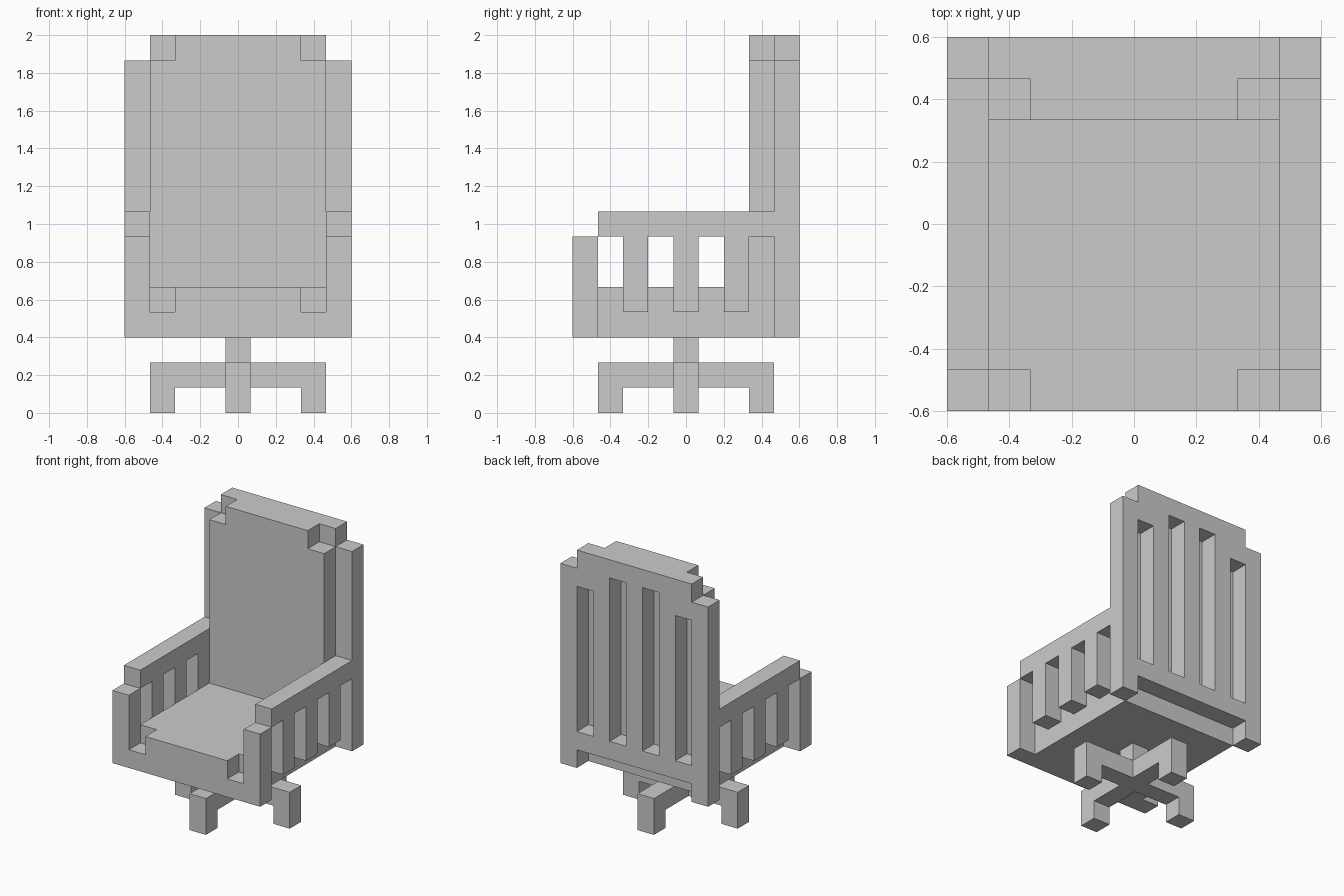
import bpy, bmesh
from mathutils import Vector

if "Cube" in bpy.data.objects:
    bpy.data.objects.remove(bpy.data.objects["Cube"])

U = 2 / 15  # one block; the chair is 9 x 9 x 15 blocks


def part(name, *boxes):
    """One object from boxes (x0, x1, y0, y1, z0, z1), measured in blocks."""
    bm = bmesh.new()
    for x0, x1, y0, y1, z0, z1 in boxes:
        lo, hi = Vector((x0, y0, z0)), Vector((x1, y1, z1))
        for v in bmesh.ops.create_cube(bm, size=1)["verts"]:
            v.co = U * ((lo + hi) / 2 + v.co * (hi - lo))
    mesh = bpy.data.meshes.new(name)
    bm.to_mesh(mesh)
    bm.free()
    obj = bpy.data.objects.new(name, mesh)
    bpy.context.collection.objects.link(obj)
    return obj


def both(box):
    """A box and its mirror image in x."""
    x0, x1, *rest = box
    return box, (-x1, -x0, *rest)


# Cross-shaped foot with four short legs and a central post
part("base_cross", (-3.5, 3.5, -.5, .5, 1, 2),
     (-.5, .5, -3.5, -.5, 1, 2), (-.5, .5, .5, 3.5, 1, 2))
for i, (x, y) in enumerate([(3, 0), (-3, 0), (0, 3), (0, -3)]):
    part(f"base_foot_{i + 1}", (x - .5, x + .5, y - .5, y + .5, 0, 1))
part("base_post", (-.5, .5, -.5, .5, 2, 3))

# Seat, with its upper layer notched at the front corners
part("seat", (-3.5, 3.5, -4.5, 3.5, 3, 4),
     (-3.5, 3.5, -3.5, 3.5, 4, 5), (-2.5, 2.5, -4.5, -3.5, 4, 5))

# Back cushion, notched at the upper corners
part("back_cushion", (-3.5, 3.5, 2.5, 3.5, 5, 14),
     (-2.5, 2.5, 2.5, 3.5, 14, 15))

# Back frame: rails, corner fillers and slats
part("back_top_rail", (-3.5, 3.5, 3.5, 4.5, 14, 15))
part("back_bottom_rail", (-3.5, 3.5, 3.5, 4.5, 4, 5))
part("back_corners", *both((2.5, 3.5, 3.5, 4.5, 13, 14)))
for i, x in enumerate((-2, 0, 2)):
    part(f"back_slat_{i + 1}", (x - .5, x + .5, 3.5, 4.5, 5, 14))
part("back_posts", *both((3.5, 4.5, 3.5, 4.5, 3, 14)))

# Arms: front posts, rests and hanging slats
part("front_posts", *both((3.5, 4.5, -4.5, -3.5, 3, 7)))
part("arm_rests", *both((3.5, 4.5, -3.5, 3.5, 7, 8)))
for i, y in enumerate((-2, 0, 2)):
    part(f"arm_slats_{i + 1}", *both((3.5, 4.5, y - .5, y + .5, 4, 7)))
